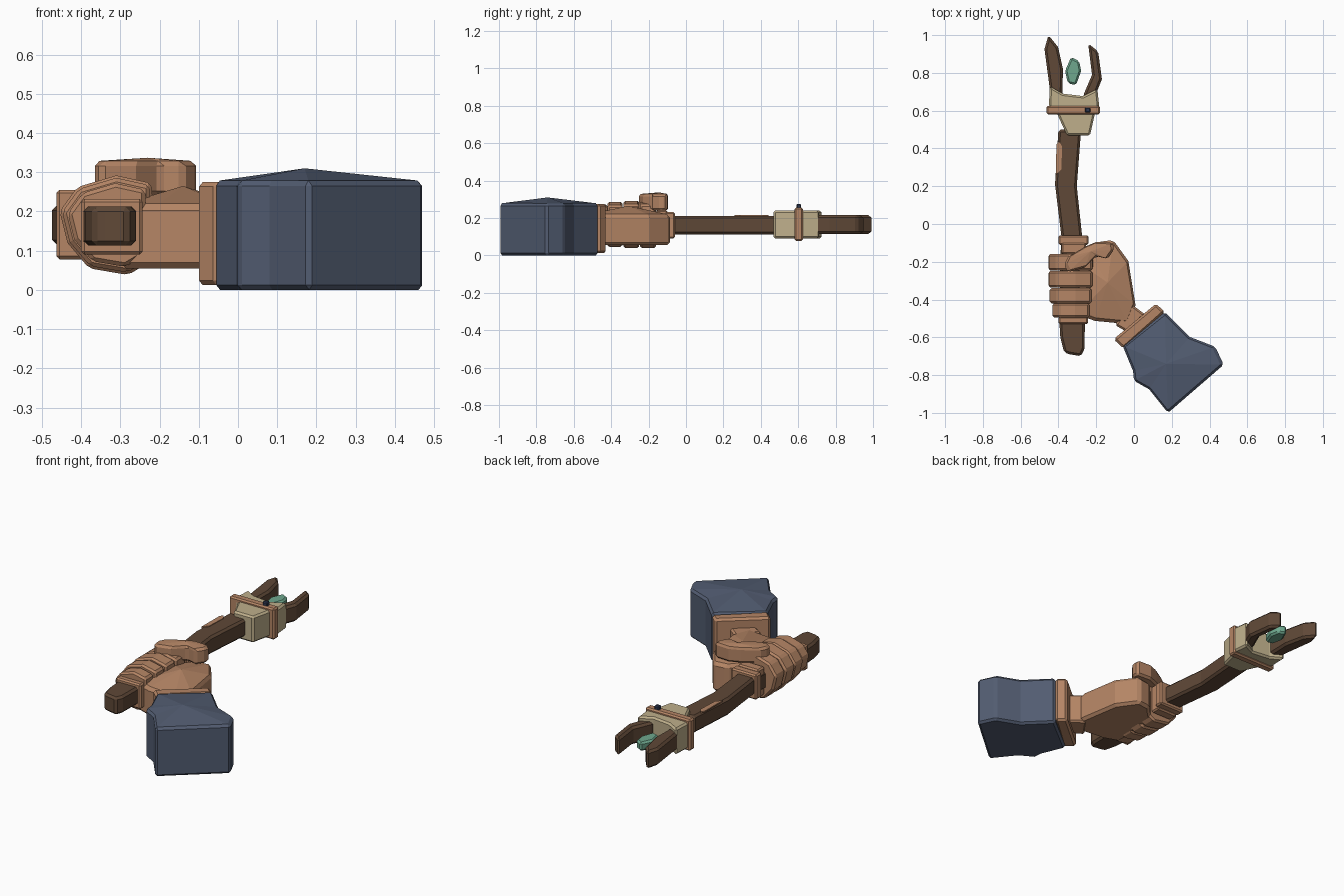
import bpy, bmesh
from mathutils import Vector

cube = bpy.data.objects.get("Cube")
if cube:
    bpy.data.objects.remove(cube, do_unlink=True)


def material(name, rgb):
    m = bpy.data.materials.new(name)
    m.use_nodes = True
    m.diffuse_color = (*rgb, 1)
    m.node_tree.nodes["Principled BSDF"].inputs["Base Color"].default_value = (*rgb, 1)
    return m


SKIN = material("skin", (.46, .235, .13))
CLOTH = material("blue cloth", (.084, .107, .165))
WOOD = material("dark wood", (.115, .065, .038))
BONE = material("pale bone", (.52, .43, .26))
JADE = material("green crystal", (.156, .39, .27))
STUD = material("navy stud", (.026, .038, .08))


def prism(name, pts, lo, hi, mat, bevel=.01, axis="z", apex=None):
    """Extrude an outline along z or y; apex raises the top cap to a point."""
    def place(p, h):
        return Vector((p[0], p[1], h)) if axis == "z" else Vector((p[0], h, p[1]))
    bm = bmesh.new()
    base = [bm.verts.new(place(p, lo)) for p in pts]
    top = [bm.verts.new(place(p, hi)) for p in pts]
    bm.faces.new(base)
    n = len(pts)
    for i in range(n):
        j = (i + 1) % n
        bm.faces.new((base[i], base[j], top[j], top[i]))
    if apex:
        tip = bm.verts.new(apex)
        for i in range(n):
            bm.faces.new((top[i], top[(i + 1) % n], tip))
    else:
        bm.faces.new(top)
    bmesh.ops.recalc_face_normals(bm, faces=bm.faces)
    me = bpy.data.meshes.new(name)
    bm.to_mesh(me)
    bm.free()
    me.materials.append(mat)
    ob = bpy.data.objects.new(name, me)
    bpy.context.collection.objects.link(ob)
    if bevel:
        mod = ob.modifiers.new("bevel", "BEVEL")
        mod.width = bevel
        mod.segments = 1
        mod.limit_method = "ANGLE"
        mod.angle_limit = .6
    return ob


def box(name, x0, x1, y0, y1, z0, z1, mat, bevel=.008):
    return prism(name, [(x0, y0), (x1, y0), (x1, y1), (x0, y1)], z0, z1, mat, bevel)


# Sleeve with a peaked top, and the cuff at its mouth
prism("sleeve", [(.164, -.466), (.296, -.598), (.43, -.65), (.475, -.745), (.18, -1),
                 (.08, -.875), (0, -.83), (-.005, -.778), (-.06, -.645)],
      0, .277, CLOTH, .012, apex=(.17, -.74, .31))
prism("cuff", [(-.108, -.61), (.116, -.422), (.164, -.466), (-.055, -.66)],
      .012, .275, SKIN, .012)

# Wrist and palm
prism("wrist", [(-.1, -.535), (-.02, -.42), (.06, -.48), (-.04, -.57)], .05, .22, SKIN)
prism("palm", [(-.3, -.48), (-.206, -.513), (-.03, -.53), (.008, -.43), (-.03, -.196),
               (-.11, -.085), (-.19, -.095), (-.24, -.15), (-.3, -.2)],
      .055, .217, SKIN, .015, apex=(-.14, -.31, .265))

# Thumb folded over the grip
prism("thumb", [(-.37, -.215), (-.35, -.175), (-.26, -.12), (-.2, -.095), (-.11, -.1),
                (-.105, -.135), (-.14, -.185), (-.2, -.17), (-.26, -.23), (-.35, -.255)],
      .24, .328, SKIN, .012, apex=(-.23, -.145, .337))

# Curled fingers, as faceted rings around the grip
ring = [(-.235, .065), (-.28, .038), (-.38, .055), (-.435, .12), (-.455, .2),
        (-.41, .262), (-.31, .292), (-.22, .272), (-.215, .16)]
for name, y0, y1, s in [("index", -.245, -.16, 1), ("middle", -.335, -.25, 1),
                        ("ring", -.42, -.34, .95), ("little", -.495, -.42, .84)]:
    pts = [(-.325 + (x + .325) * s, .168 + (z - .168) * s) for x, z in ring]
    prism(name + "_finger", pts, y0, y1, SKIN, .01, axis="y")

# Wooden staff, with bands at both ends of the grip
prism("staff", [(-.34, -.69), (-.28, -.7), (-.262, -.66), (-.26, -.52), (-.265, -.2),
                (-.275, -.06), (-.303, .2), (-.28, .5), (-.4, .5), (-.418, .21),
                (-.385, -.06), (-.39, -.2), (-.395, -.52), (-.39, -.6), (-.37, -.68)],
      .113, .212, WOOD, .012)
box("upper_band", -.4, -.24, -.11, -.06, .09, .232, SKIN)
box("upper_wrap", -.385, -.255, -.16, -.1, .08, .242, SKIN)
box("lower_band", -.4, -.243, -.53, -.49, .09, .232, SKIN)
prism("bark_scar", [(-.413, .26), (-.385, .29), (-.38, .41), (-.398, .44), (-.411, .42)],
      .209, .216, SKIN, 0)

# Forked head: socket, strap and stud
prism("socket_base", [(-.354, .468), (-.233, .468), (-.206, .59), (-.41, .59)],
      .09, .24, BONE)
prism("socket_collar", [(-.43, .58), (-.2, .58), (-.185, .63), (-.194, .715), (-.27, .677),
                        (-.376, .69), (-.446, .73), (-.45, .63)], .09, .24, BONE)
box("strap", -.463, -.18, .58, .626, .078, .255, SKIN)
box("stud", -.26, -.23, .59, .616, .25, .275, STUD, .005)

# Prongs of the fork
prism("right_prong", [(-.44, .66), (-.449, .74), (-.474, .926), (-.453, 1), (-.402, .937),
                      (-.376, .82), (-.38, .66)], .115, .215, WOOD, .012)
prism("left_prong", [(-.27, .65), (-.265, .69), (-.222, .79), (-.243, .955), (-.19, .915),
                     (-.17, .767), (-.2, .69), (-.205, .65)], .115, .215, WOOD, .012)

# Floating crystal
prism("crystal", [(-.333, .884), (-.29, .862), (-.28, .81), (-.307, .735),
                  (-.35, .745), (-.365, .81)], .14, .19, JADE, .01)
